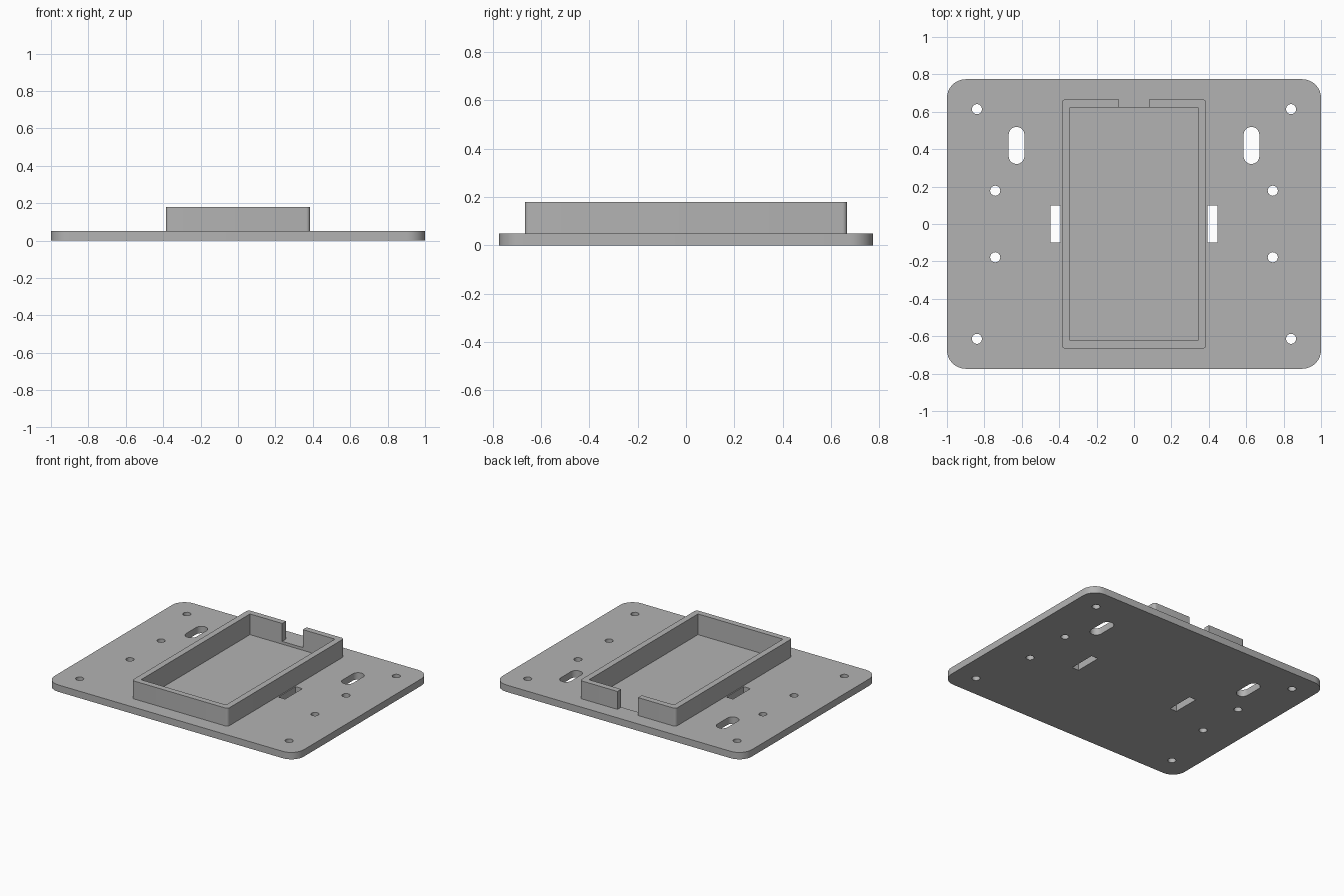
import bpy, bmesh, math

if "Cube" in bpy.data.objects:
    bpy.data.objects.remove(bpy.data.objects["Cube"])

grey = bpy.data.materials.new("plain grey")
grey.use_nodes = True
grey.diffuse_color = (0.45, 0.45, 0.45, 1)
grey.node_tree.nodes["Principled BSDF"].inputs["Base Color"].default_value = grey.diffuse_color


def rounded_block(name, x, y, half_x, half_y, z0, z1, radius=0, steps=8):
    """Upright prism with rounded corners; a full radius gives a disc or slot."""
    bm = bmesh.new()
    points = []
    for i, (sx, sy) in enumerate([(1, 1), (-1, 1), (-1, -1), (1, -1)]):
        cx, cy = x + sx * (half_x - radius), y + sy * (half_y - radius)
        for k in range(steps + 1 if radius else 1):
            a = math.pi / 2 * (i + k / steps)
            points.append((cx + radius * math.cos(a), cy + radius * math.sin(a), z0))
    base = bm.faces.new([bm.verts.new(p) for p in points])
    bmesh.ops.remove_doubles(bm, verts=bm.verts[:], dist=1e-5)
    top = bmesh.ops.extrude_face_region(bm, geom=bm.faces[:], use_keep_orig=True)["geom"]
    bmesh.ops.translate(bm, vec=(0, 0, z1 - z0),
                        verts=[v for v in top if isinstance(v, bmesh.types.BMVert)])
    bmesh.ops.recalc_face_normals(bm, faces=bm.faces[:])
    mesh = bpy.data.meshes.new(name)
    bm.to_mesh(mesh)
    bm.free()
    mesh.materials.append(grey)
    obj = bpy.data.objects.new(name, mesh)
    bpy.context.collection.objects.link(obj)
    return obj


def cut(obj, cutters):
    """Subtract each cutter, then discard it."""
    for cutter in cutters:
        bpy.context.view_layer.objects.active = obj
        mod = obj.modifiers.new("cut", "BOOLEAN")
        mod.operation, mod.solver, mod.object = "DIFFERENCE", "EXACT", cutter
        bpy.ops.object.modifier_apply(modifier=mod.name)
        bpy.data.objects.remove(cutter)


def smooth(obj):
    bpy.ops.object.select_all(action="DESELECT")
    obj.select_set(True)
    bpy.context.view_layer.objects.active = obj
    bpy.ops.object.shade_smooth_by_angle(angle=math.radians(30))


PLATE_TOP, FLOOR, RIM = 0.05, 0.03, 0.18

# Base plate with screw holes, long slots, strap slots and a shallow pocket
plate = rounded_block("base_plate", 0, 0, 1, 0.774, 0, PLATE_TOP, 0.1)
cutters = [rounded_block("pocket_cutter", 0, 0, 0.341, 0.624, FLOOR, 1)]
for side in (-1, 1):
    for x, y in [(0.84, 0.614), (0.742, 0.178)]:
        for end in (-1, 1):
            cutters.append(rounded_block("hole_cutter", side * x, end * y,
                                         0.027, 0.027, -1, 1, 0.027, 6))
    cutters.append(rounded_block("slot_cutter", side * 0.628, 0.42, 0.042, 0.099, -1, 1, 0.042))
    cutters.append(rounded_block("strap_cutter", side * 0.42, 0, 0.027, 0.099, -1, 1))
cut(plate, cutters)
smooth(plate)

# Raised tray wall, open in the middle and notched at the back
wall = rounded_block("tray_wall", 0, 0, 0.385, 0.667, PLATE_TOP, RIM, 0.02, 5)
cut(wall, [rounded_block("inside_cutter", 0, 0, 0.341, 0.624, -1, 1),
           rounded_block("notch_cutter", 0, 0.66, 0.083, 0.1, -1, 1)])
smooth(wall)
